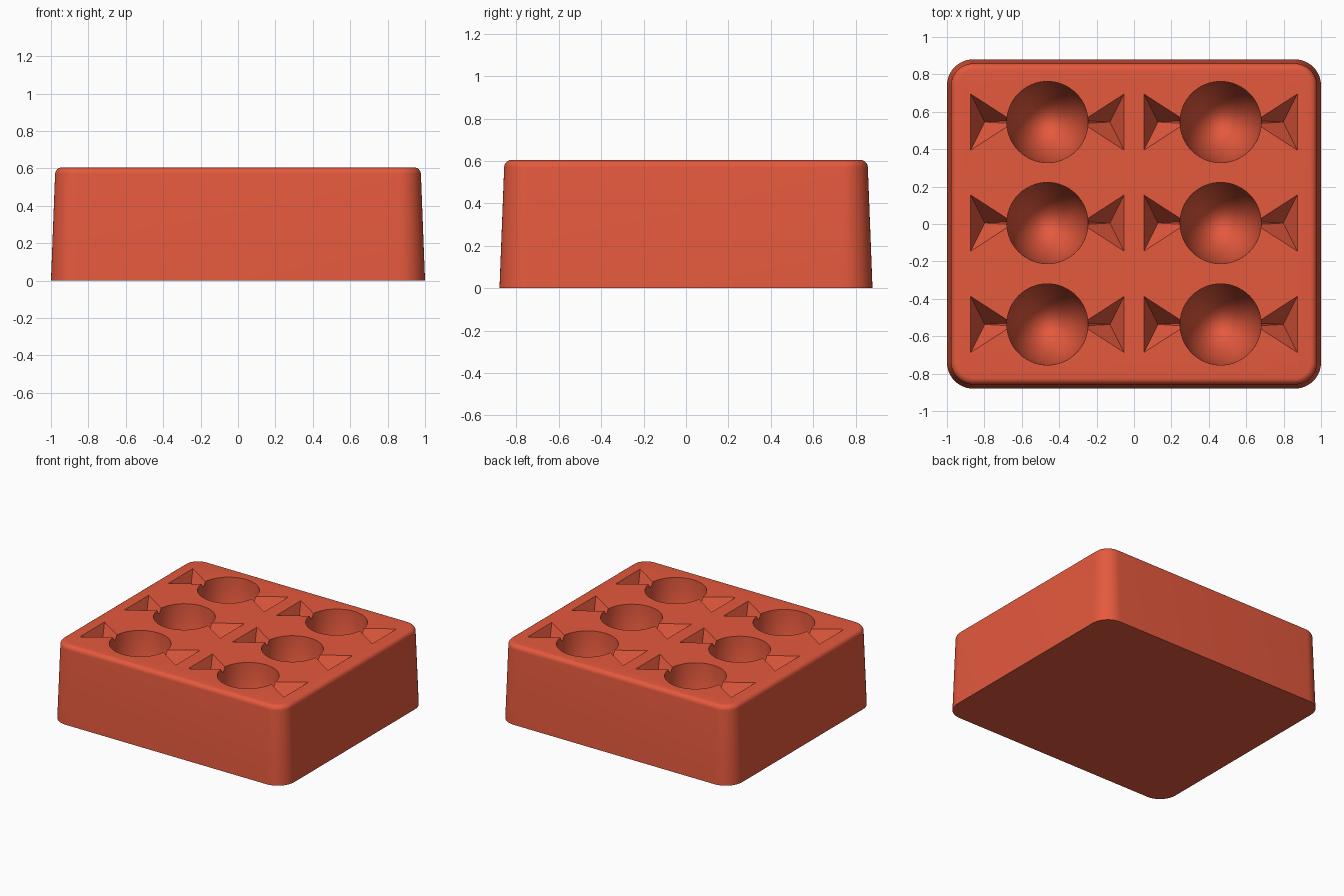
import bpy, bmesh
from math import cos, sin, pi, radians
from mathutils import Matrix, Vector

cube = bpy.data.objects.get("Cube")
if cube:
    bpy.data.objects.remove(cube, do_unlink=True)

HALF_X, HALF_Y, HEIGHT, CORNER, FILLET = 1.0, 0.88, 0.605, 0.14, 0.035
RADIUS, DEPTH = 0.217, 0.5
CENTRES = [(x, y) for x in (-0.463, 0.463) for y in (-0.537, 0.005, 0.545)]

clay = bpy.data.materials.new("terracotta red")
clay.use_nodes = True
colour = (0.78, 0.10, 0.047, 1)
clay.diffuse_color = colour
clay.node_tree.nodes["Principled BSDF"].inputs["Base Color"].default_value = colour


def make_object(name, bm):
    bmesh.ops.recalc_face_normals(bm, faces=bm.faces)
    mesh = bpy.data.meshes.new(name)
    bm.to_mesh(mesh)
    bm.free()
    mesh.materials.append(clay)
    obj = bpy.data.objects.new(name, mesh)
    bpy.context.collection.objects.link(obj)
    return obj


def ring(bm, inset, z, steps=12):
    """Rounded rectangle, drawn in by inset, at height z."""
    verts = []
    for q, (sx, sy) in enumerate([(1, 1), (-1, 1), (-1, -1), (1, -1)]):
        for i in range(steps + 1):
            a = (q + i / steps) * pi / 2
            r = CORNER - inset
            verts.append(bm.verts.new((sx * (HALF_X - CORNER) + r * cos(a),
                                       sy * (HALF_Y - CORNER) + r * sin(a), z)))
    return verts


# Tapered block with rounded corners and a rounded top rim
bm = bmesh.new()
levels = [(0, 0)]
for i in range(7):
    a = i / 6 * pi / 2
    levels.append((0.022 + FILLET * (1 - cos(a)), HEIGHT - FILLET * (1 - sin(a))))
rings = [ring(bm, *level) for level in levels]
for low, high in zip(rings, rings[1:]):
    for i in range(len(low)):
        j = (i + 1) % len(low)
        bm.faces.new((low[i], low[j], high[j], high[i]))
bm.faces.new(rings[0])
bm.faces.new(rings[-1])
mould = make_object("candy_mould", bm)

# Deep round wells
bm = bmesh.new()
for x, y in CENTRES:
    place = Matrix.Translation((x, y, HEIGHT)) @ Matrix.Diagonal((RADIUS, RADIUS, DEPTH, 1))
    bmesh.ops.create_uvsphere(bm, u_segments=64, v_segments=32, radius=1, matrix=place)
wells = make_object("well_cutter", bm)

# Wrapper ends: flared pockets that run down to one low point
bm = bmesh.new()
for x, y in CENTRES:
    for side in (-1, 1):
        outline = [(0.41, 0.15), (0.41, -0.15), (0.19, -0.008), (0.19, 0.008)]
        points = [(u, v, z) for u, v in outline for z in (HEIGHT, HEIGHT + 0.1)]
        points.append((0.335, 0, HEIGHT - 0.17))
        verts = [bm.verts.new((x + side * u, y + v, z)) for u, v, z in points]
        bmesh.ops.convex_hull(bm, input=verts)
ends = make_object("wrapper_end_cutter", bm)

# Cut the pockets and tidy up
bpy.context.view_layer.objects.active = mould
for cutter in (wells, ends):
    cutter.hide_render = True
    cut = mould.modifiers.new("cut", "BOOLEAN")
    cut.operation, cut.solver, cut.object = "DIFFERENCE", "EXACT", cutter
    bpy.ops.object.modifier_apply(modifier=cut.name)
    bpy.data.objects.remove(cutter, do_unlink=True)

bpy.ops.object.select_all(action="DESELECT")
mould.select_set(True)
bpy.ops.object.shade_smooth_by_angle(angle=radians(30))
